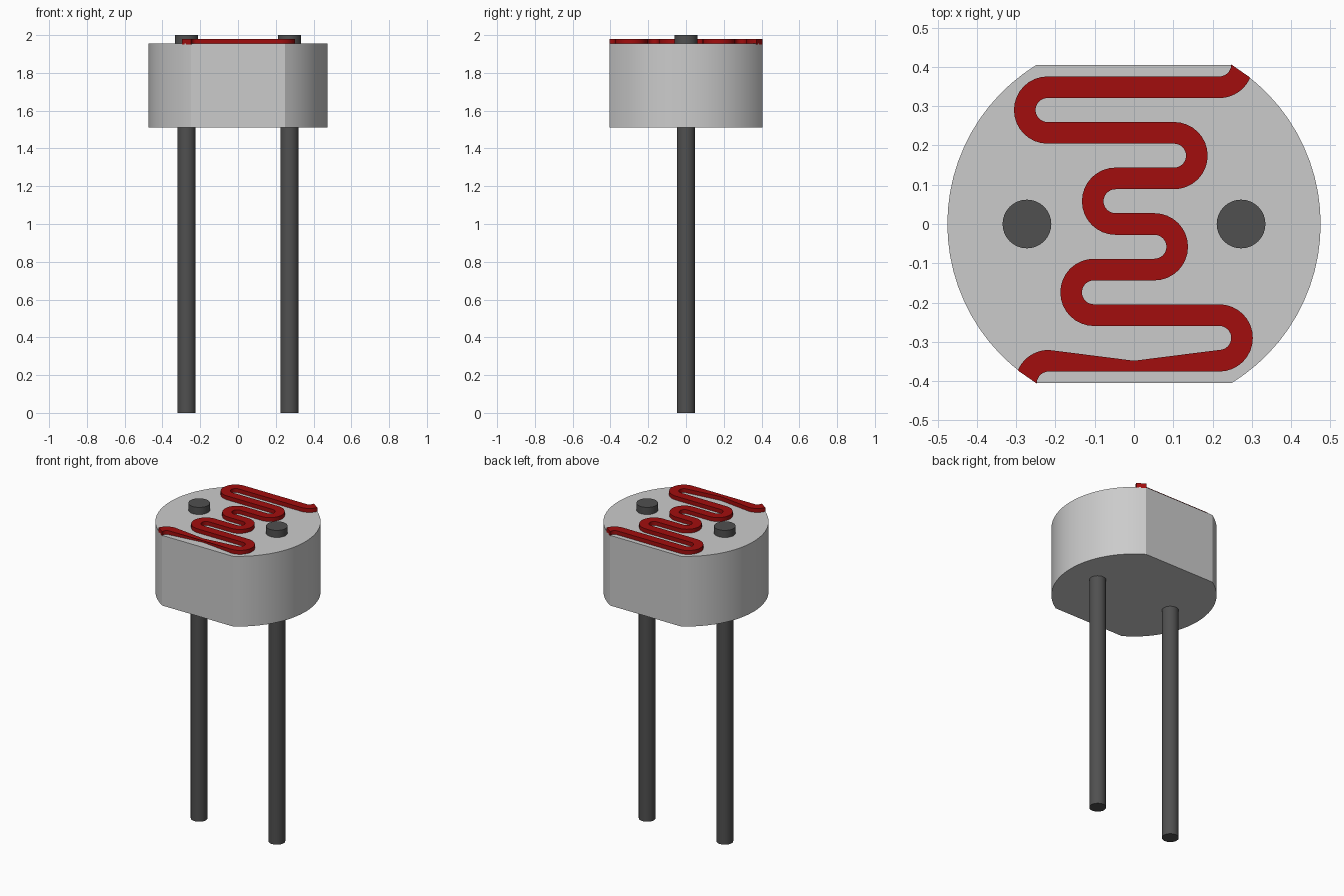
import bpy, bmesh, math
from math import sin, cos, pi

cube = bpy.data.objects.get("Cube")
if cube:
    bpy.data.objects.remove(cube, do_unlink=True)


def material(name, rgb):
    m = bpy.data.materials.new(name)
    m.use_nodes = True
    col = (*rgb, 1.0)
    m.diffuse_color = col
    m.node_tree.nodes["Principled BSDF"].inputs["Base Color"].default_value = col
    return m


CERAMIC = material("light grey ceramic", (0.60, 0.60, 0.60))
METAL = material("dark grey metal", (0.08, 0.08, 0.08))
RED = material("red track", (0.36, 0.004, 0.004))


def finish(name, bm, mat, angle=30):
    bmesh.ops.recalc_face_normals(bm, faces=bm.faces)
    me = bpy.data.meshes.new(name)
    bm.to_mesh(me)
    bm.free()
    me.materials.append(mat)
    ob = bpy.data.objects.new(name, me)
    bpy.context.collection.objects.link(ob)
    bpy.ops.object.select_all(action='DESELECT')
    ob.select_set(True)
    bpy.context.view_layer.objects.active = ob
    bpy.ops.object.shade_smooth_by_angle(angle=math.radians(angle))
    return ob


def prism(name, outline, z0, z1, mat):
    """Extrude a flat outline from z0 up to z1."""
    bm = bmesh.new()
    face = bm.faces.new([bm.verts.new((x, y, z0)) for x, y in outline])
    top = bmesh.ops.extrude_face_region(bm, geom=[face], use_keep_orig=True)["geom"]
    for v in top:
        if isinstance(v, bmesh.types.BMVert):
            v.co.z = z1
    return finish(name, bm, mat)


def arc(cx, cy, r, a0, a1, n):
    return [(cx + r * cos(a0 + (a1 - a0) * i / n), cy + r * sin(a0 + (a1 - a0) * i / n))
            for i in range(n + 1)]


# Body: round disc with flat front and back
R, FLAT, BASE, TOP = 0.475, 0.405, 1.51, 1.955
a = math.asin(FLAT / R)
prism("body", arc(0, 0, R, -a, a, 24) + arc(0, 0, R, pi - a, pi + a, 24), BASE, TOP, CERAMIC)

# Leads and the wider contact heads on top
for side, x in (("left", 0.2725), ("right", -0.2725)):
    prism(side + "_lead", arc(x, 0, 0.0485, 0, 2 * pi * 31 / 32, 31), 0, BASE + 0.01, METAL)
    prism(side + "_contact_head", arc(x, 0, 0.062, 0, 2 * pi * 31 / 32, 31), TOP - 0.01, 2.0, METAL)

# Winding track: two edges swept through alternating half turns, top to bottom
HALF, TURN, PITCH = 0.0275, 0.058, 0.116
INNER, OUTER = TURN - HALF, TURN + HALF
end_x, end_y = 0.217, 0.348 + TURN
cut = math.radians(-23)          # outer edge stops where it meets the rim
edge_a = arc(end_x, end_y, INNER, 0, -pi / 2, 12)
edge_b = arc(end_x, end_y, OUTER, cut, -pi / 2, 12)
for i, cx in enumerate((-0.22, 0.102, -0.047, 0.052, -0.102, 0.217)):
    cy = 0.29 - PITCH * i
    s = 1 if i % 2 == 0 else -1  # +1 turns on the -x side
    ra, rb = (OUTER, INNER) if s > 0 else (INNER, OUTER)
    # the edge above the path is the outer one on every turn
    edge_a += arc(cx, cy, ra if s > 0 else rb, pi / 2, pi / 2 + s * pi, 16) if s > 0 else \
        arc(cx, cy, INNER, pi / 2, -pi / 2, 16)
    edge_b += arc(cx, cy, INNER, pi / 2, pi / 2 + pi, 16) if s > 0 else \
        arc(cx, cy, OUTER, pi / 2, -pi / 2, 16)
edge_a += arc(-end_x, -end_y, INNER, pi / 2, pi, 12)
edge_b += arc(-end_x, -end_y, OUTER, pi / 2, pi + cut, 12)

bm = bmesh.new()
rows = [[bm.verts.new((x, y, z)) for (x, y), z in
         ((p, TOP - 0.005), (p, 1.98), (q, 1.98), (q, TOP - 0.005))]
        for p, q in zip(edge_a, edge_b)]
for r0, r1 in zip(rows, rows[1:]):
    for k in range(4):
        m = (k + 1) % 4
        bm.faces.new((r0[k], r0[m], r1[m], r1[k]))
bm.faces.new(rows[0])
bm.faces.new(rows[-1])
finish("zigzag_track", bm, RED)
